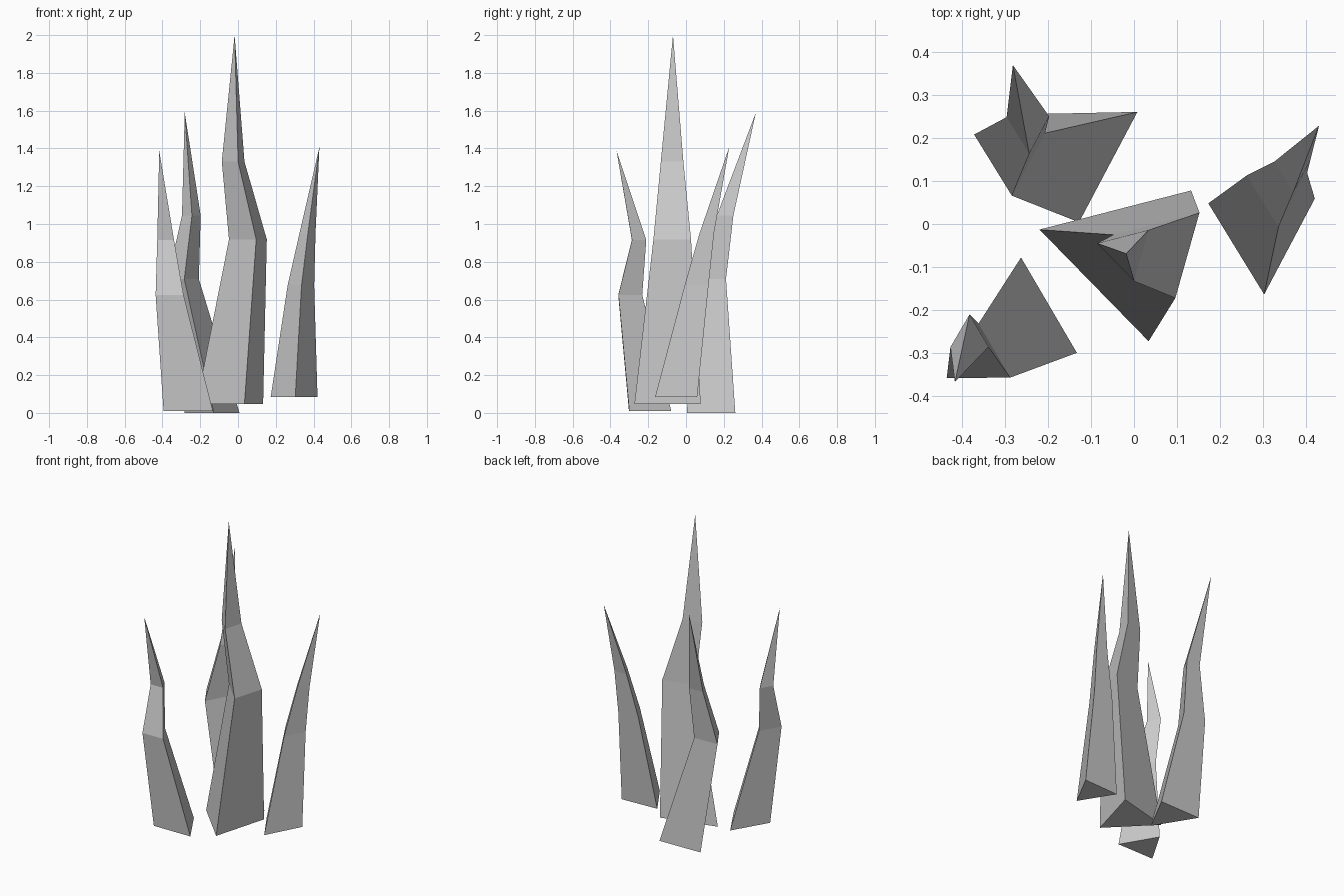
import bpy
import bmesh
from mathutils import Vector

if "Cube" in bpy.data.objects:
    bpy.data.objects.remove(bpy.data.objects["Cube"])

# Ring heights (fraction of length) and scales shared by every shard
RINGS = [(0.0, 1.0), (0.446, 0.567), (0.657, 0.34)]


def shard(name, base, bend_low, bend_high, tip, z0):
    """Three-sided crystal: base triangle, two offset rings, pointed tip.
    bend_low / bend_high are the ring centres in plan."""
    pts = [Vector(p) for p in base]
    centre = sum(pts, Vector((0, 0))) / 3
    centres = [centre, Vector(bend_low), Vector(bend_high)]
    bm = bmesh.new()
    rings = []
    for (t, s), c in zip(RINGS, centres):
        z = z0 + t * (tip[2] - z0)
        rings.append([bm.verts.new((*(c + (p - centre) * s), z)) for p in pts])
    apex = bm.verts.new(tip)
    bm.faces.new(rings[0])
    for lo, hi in zip(rings, rings[1:]):
        for i in range(3):
            j = (i + 1) % 3
            bm.faces.new((lo[i], lo[j], hi[j], hi[i]))
    for i in range(3):
        bm.faces.new((rings[-1][i], rings[-1][(i + 1) % 3], apex))
    bmesh.ops.recalc_face_normals(bm, faces=bm.faces[:])
    mesh = bpy.data.meshes.new(name)
    bm.to_mesh(mesh)
    bm.free()
    obj = bpy.data.objects.new(name, mesh)
    bpy.context.collection.objects.link(obj)
    return obj


# Tall middle shard
shard("centre_shard", [(0.034, -0.273), (0.133, 0.078), (-0.22, -0.013)],
      (0.067, -0.057), (-0.017, -0.064), (-0.018, -0.069, 2.0), 0.048)
# Shard leaning outward on the right
shard("right_shard", [(0.173, 0.048), (0.303, -0.164), (0.421, 0.059)],
      (0.334, 0.075), (0.369, 0.122), (0.431, 0.229, 1.408), 0.083)
# Shard at the front left
shard("front_left_shard", [(-0.263, -0.078), (-0.394, -0.302), (-0.133, -0.30)],
      (-0.362, -0.316), (-0.383, -0.261), (-0.417, -0.368, 1.388), 0.01)
# Shard at the back left
shard("back_left_shard", [(0.008, 0.261), (-0.283, 0.255), (-0.128, 0.004)],
      (-0.288, 0.162), (-0.246, 0.221), (-0.282, 0.37, 1.59), 0.0)
